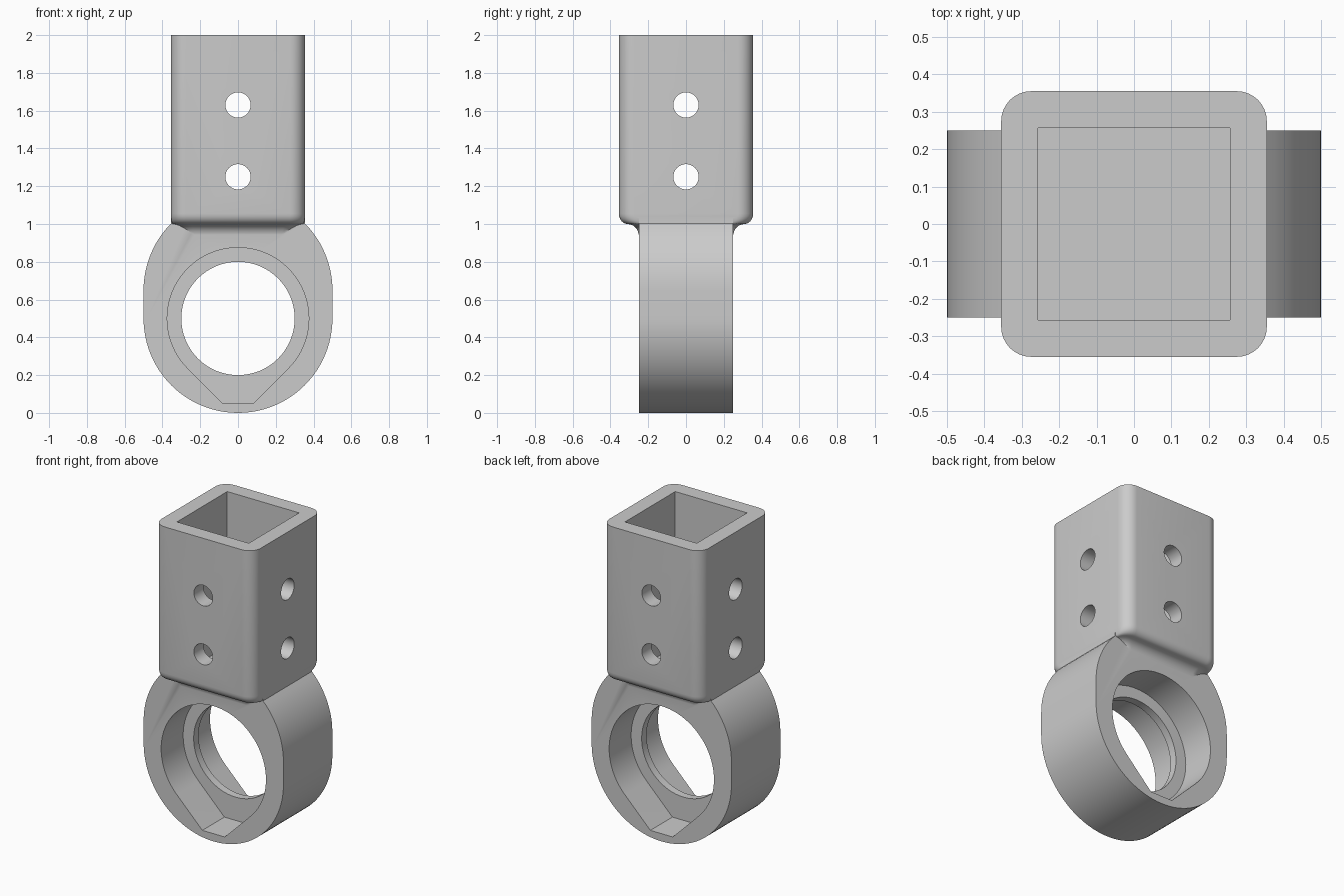
import bpy, bmesh, math
from math import sin, cos, pi

cube = bpy.data.objects.get("Cube")
if cube:
    bpy.data.objects.remove(cube, do_unlink=True)

grey = bpy.data.materials.new("plain_grey")
grey.use_nodes = True
colour = (0.6, 0.6, 0.6, 1)
grey.diffuse_color = colour
grey.node_tree.nodes["Principled BSDF"].inputs["Base Color"].default_value = colour


def loft(name, loops):
    """Skin a list of equal-length closed loops and cap both ends."""
    bm = bmesh.new()
    rows = [[bm.verts.new(p) for p in loop] for loop in loops]
    for a, b in zip(rows, rows[1:]):
        for i in range(len(a)):
            j = (i + 1) % len(a)
            bm.faces.new((a[i], a[j], b[j], b[i]))
    bm.faces.new(rows[0])
    bm.faces.new(rows[-1])
    bmesh.ops.recalc_face_normals(bm, faces=bm.faces)
    mesh = bpy.data.meshes.new(name)
    bm.to_mesh(mesh)
    bm.free()
    mesh.materials.append(grey)
    obj = bpy.data.objects.new(name, mesh)
    bpy.context.collection.objects.link(obj)
    return obj


def prism(name, profile, y0, y1):
    return loft(name, [[(x, y, z) for x, z in profile] for y in (y0, y1)])


def arc(cx, cz, r, start, end, steps):
    angles = [math.radians(start + (end - start) * i / steps) for i in range(steps + 1)]
    return [(cx + r * cos(a), cz + r * sin(a)) for a in angles]


def rounded_rect(hx, hy, r, z):
    pts = []
    for k, (sx, sy) in enumerate(((1, 1), (-1, 1), (-1, -1), (1, -1))):
        pts += arc(sx * (hx - r), sy * (hy - r), r, 90 * k, 90 * k + 90, 8)
    return [(x, y, z) for x, y in pts]


def combine(target, other, operation):
    mod = target.modifiers.new(operation.lower(), 'BOOLEAN')
    mod.operation, mod.solver, mod.object = operation, 'EXACT', other
    bpy.ops.object.select_all(action='DESELECT')
    bpy.context.view_layer.objects.active = target
    target.select_set(True)
    bpy.ops.object.modifier_apply(modifier=mod.name)
    bpy.data.objects.remove(other, do_unlink=True)


# Square socket: rounded lower edge flowing through a hollow fillet onto the ring
half = 0.355
sections = [(half, half, 2.0)]
for i in range(7):
    t = i / 6 * pi / 2
    sections.append((half - 0.01 * (1 - cos(t)), 0.31 + 0.045 * cos(t), 1.055 - 0.055 * sin(t)))
for i in range(1, 7):
    t = i / 6 * pi / 2
    sections.append((0.345 - 0.035 * sin(t), 0.31 - 0.061 * sin(t), 0.935 + 0.065 * cos(t)))
bracket = loft("socket_and_ring_bracket",
               [rounded_rect(hx, hy, 0.08, z) for hx, hy, z in sections])

# Ring body: stretched round outline whose neck runs up into the socket
neck_angle = math.degrees(math.acos(0.354 / 0.5))
outline = arc(0, 0.5, 0.5, 180, 360, 48)
outline += arc(0, 0.65, 0.5, 0, neck_angle, 12)
outline += [(0.354, 1.1), (-0.354, 1.1)]
outline += arc(0, 0.65, 0.5, 180 - neck_angle, 180, 12)
combine(bracket, prism("ring_body", outline, -0.25, 0.25), 'UNION')

# Square bore of the socket
b = 0.257
square = [(-b, -b), (b, -b), (b, b), (-b, b)]
combine(bracket, loft("socket_bore", [[(x, y, z) for x, y in square] for z in (1.0, 2.2)]),
        'DIFFERENCE')

# Teardrop pockets on both sides, leaving a thin lip in the middle
pocket = arc(0, 0.5, 0.375, -45, 225, 60) + [(-0.08, 0.05), (0.08, 0.05)]
for side in (-1, 1):
    combine(bracket, prism("ring_pocket", pocket, side * 0.025, side * 0.4), 'DIFFERENCE')
lip = arc(0, 0.5, 0.3, 0, 354.375, 63)
combine(bracket, prism("lip_hole", lip, -0.2, 0.2), 'DIFFERENCE')

# Bolt holes through both pairs of walls
for z in (1.25, 1.63):
    circle = arc(0, z, 0.067, 0, 348.75, 31)
    combine(bracket, prism("bolt_hole", circle, -0.6, 0.6), 'DIFFERENCE')
    across = loft("cross_bolt_hole", [[(x, y, h) for y, h in circle] for x in (-0.6, 0.6)])
    combine(bracket, across, 'DIFFERENCE')

bpy.ops.object.select_all(action='DESELECT')
bpy.context.view_layer.objects.active = bracket
bracket.select_set(True)
bpy.ops.object.shade_smooth_by_angle(angle=math.radians(30))
